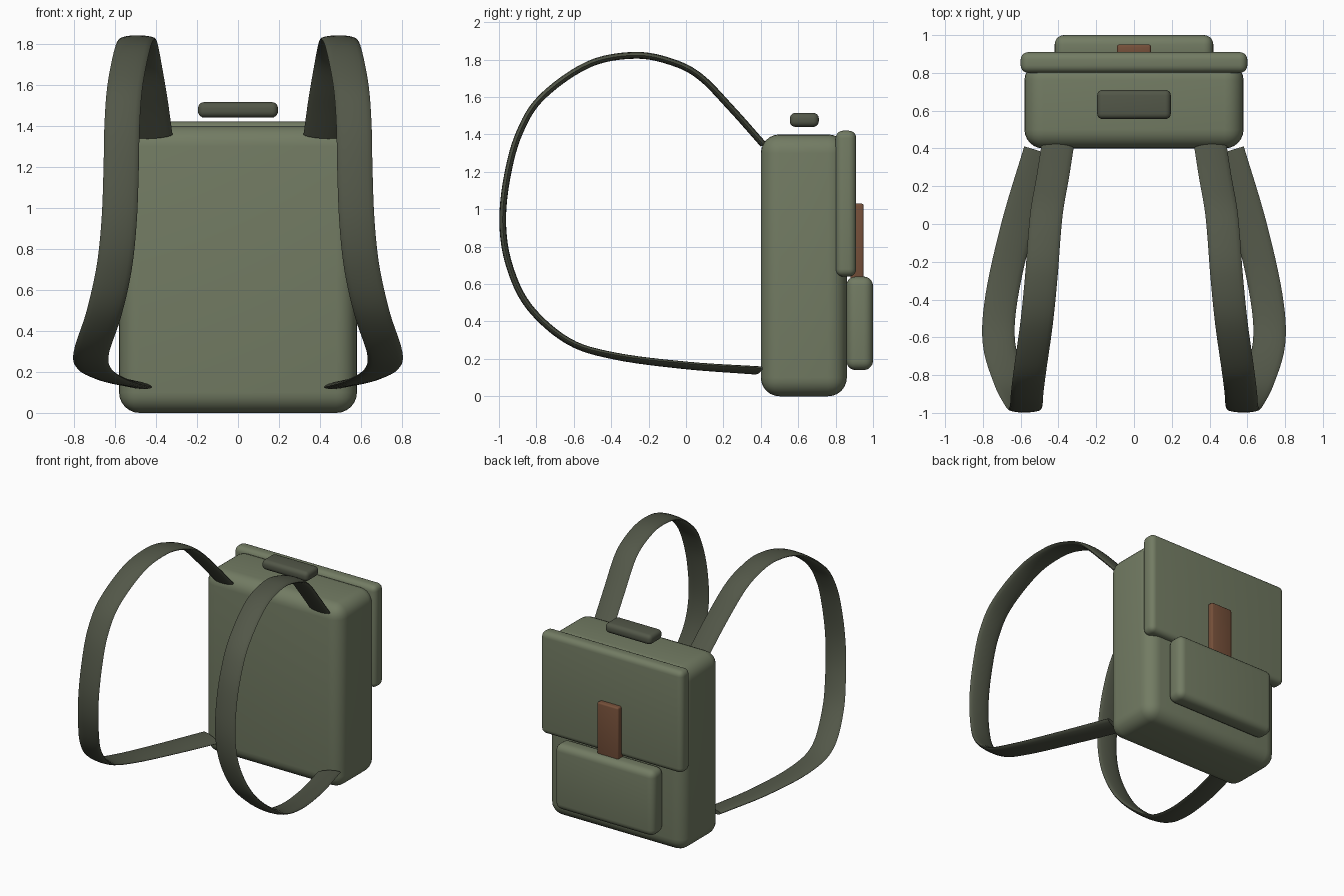
import bpy, bmesh, math
from mathutils import Vector

if "Cube" in bpy.data.objects:
    bpy.data.objects.remove(bpy.data.objects["Cube"])


def material(name, rgb):
    m = bpy.data.materials.new(name)
    m.diffuse_color = (*rgb, 1.0)
    m.use_nodes = True
    m.node_tree.nodes["Principled BSDF"].inputs["Base Color"].default_value = m.diffuse_color
    return m


canvas = material("olive canvas", (0.17, 0.20, 0.125))
webbing = material("dark olive webbing", (0.085, 0.095, 0.065))
leather = material("brown leather", (0.18, 0.08, 0.042))


def finish(name, bm, mat, angle=35):
    bmesh.ops.recalc_face_normals(bm, faces=bm.faces)
    mesh = bpy.data.meshes.new(name)
    bm.to_mesh(mesh)
    bm.free()
    mesh.materials.append(mat)
    ob = bpy.data.objects.new(name, mesh)
    bpy.context.collection.objects.link(ob)
    bpy.ops.object.select_all(action='DESELECT')
    ob.select_set(True)
    bpy.context.view_layer.objects.active = ob
    bpy.ops.object.shade_smooth_by_angle(angle=math.radians(angle))
    return ob


def rounded_box(name, lo, hi, radius, mat, segments=5):
    bm = bmesh.new()
    bmesh.ops.create_cube(bm, size=1)
    for v in bm.verts:
        v.co = Vector([(a + b) / 2 + c * (b - a) for a, b, c in zip(lo, hi, v.co)])
    bmesh.ops.bevel(bm, geom=bm.edges[:], offset=radius, segments=segments,
                    profile=0.5, affect='EDGES')
    return finish(name, bm, mat)


# Bag
rounded_box("main_bag", (-0.58, 0.40, 0), (0.58, 0.86, 1.40), 0.10, canvas, 6)
rounded_box("top_flap", (-0.60, 0.80, 0.64), (0.60, 0.91, 1.42), 0.04, canvas)
rounded_box("rear_pocket", (-0.42, 0.857, 0.14), (0.42, 1.0, 0.64), 0.05, canvas)
rounded_box("closure_tab", (-0.09, 0.88, 0.58), (0.09, 0.95, 1.03), 0.012, leather, 3)
rounded_box("carry_handle", (-0.195, 0.555, 1.44), (0.195, 0.71, 1.515), 0.03, webbing)

# Shoulder strap centre line, from the top anchor round to the bottom anchor
PATH = [Vector(p) for p in (
    (0.405, 0.41, 1.35), (0.43, 0.25, 1.53), (0.46, 0.08, 1.705), (0.475, -0.07, 1.785),
    (0.49, -0.27, 1.823), (0.515, -0.52, 1.775), (0.55, -0.77, 1.60), (0.565, -0.89, 1.41),
    (0.57, -0.955, 1.18), (0.58, -0.98, 0.93), (0.605, -0.945, 0.70), (0.655, -0.84, 0.48),
    (0.715, -0.63, 0.295), (0.70, -0.38, 0.215), (0.615, 0.0, 0.165), (0.50, 0.385, 0.138))]


def spline(points, steps):
    """Smooth curve through every point."""
    p = [2 * points[0] - points[1]] + points + [2 * points[-1] - points[-2]]
    out = []
    for i in range(1, len(p) - 2):
        a, b, c, d = p[i - 1:i + 3]
        for s in range(steps):
            t = s / steps
            out.append(0.5 * (2 * b + (c - a) * t + (2 * a - 5 * b + 4 * c - d) * t ** 2
                              + (3 * b - 3 * c + d - a) * t ** 3))
    return out + [points[-1]]


def strap(name, side):
    pts = spline(PATH, 6)
    n, sides = len(pts), 16
    bm = bmesh.new()
    rings = []
    for i, p in enumerate(pts):
        tangent = (pts[min(i + 1, n - 1)] - pts[max(i - 1, 0)]).normalized()
        # The band lies across x and tips up slightly towards its lower anchor
        tip = 0.16 * max(0, i / (n - 1) - 0.75) / 0.25
        across = Vector((1, 0, tip))
        across = (across - tangent * across.dot(tangent)).normalized()
        normal = tangent.cross(across)
        ring = []
        for k in range(sides):
            a = 2 * math.pi * k / sides
            co = p + across * 0.086 * math.cos(a) + normal * 0.018 * math.sin(a)
            ring.append(bm.verts.new((side * co.x, co.y, co.z)))
        rings.append(ring)
    for r0, r1 in zip(rings, rings[1:]):
        for k in range(sides):
            j = (k + 1) % sides
            bm.faces.new((r0[k], r0[j], r1[j], r1[k]))
    bm.faces.new(rings[0])
    bm.faces.new(rings[-1])
    return finish(name, bm, webbing, 50)


strap("shoulder_strap_right", 1)
strap("shoulder_strap_left", -1)
